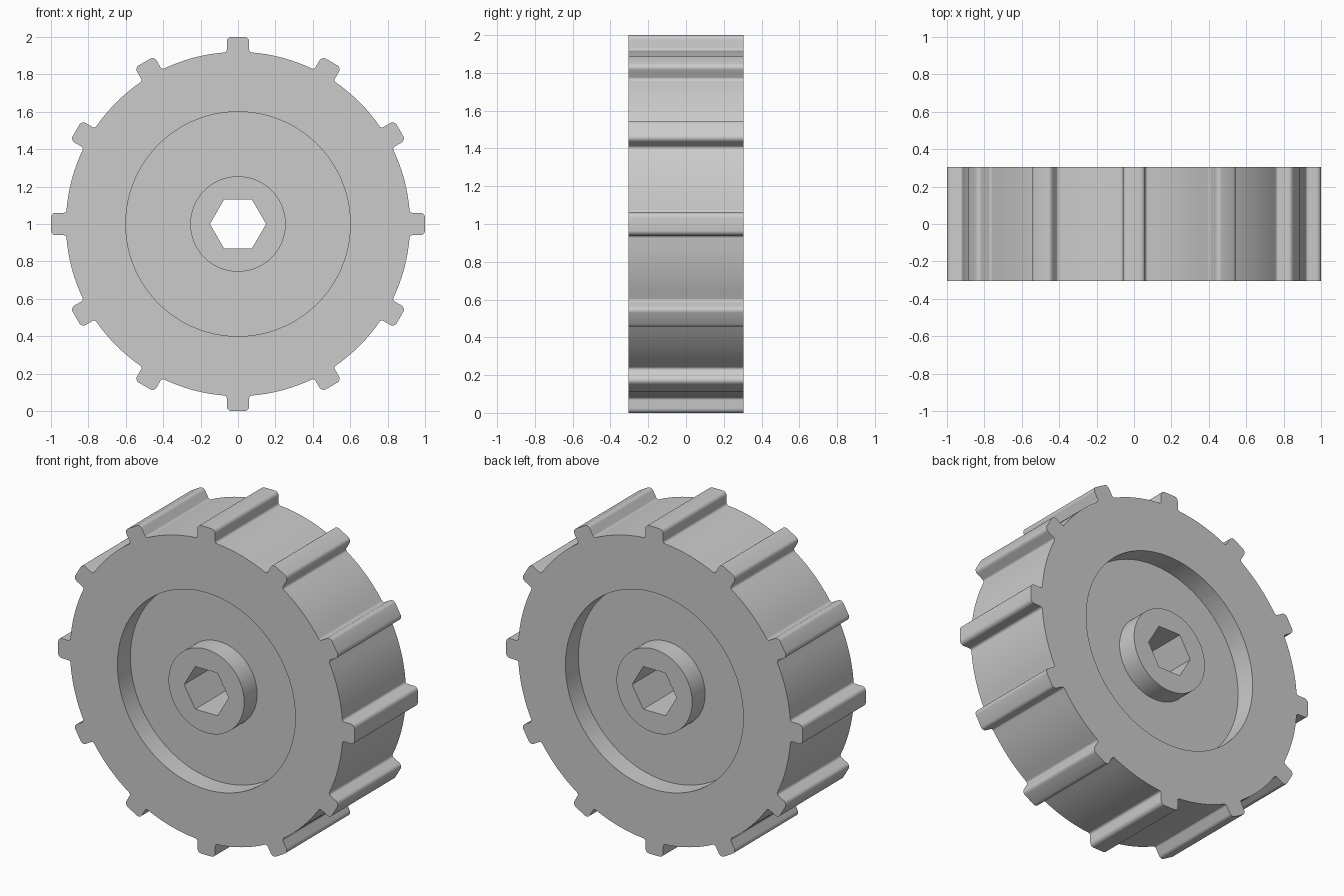
import bpy, bmesh
from math import sin, cos, radians, atan2, hypot, pi, sqrt

if "Cube" in bpy.data.objects:
    bpy.data.objects.remove(bpy.data.objects["Cube"])

LUGS = 12
HALF_W = 0.305      # half wheel width
FLOOR = 0.18        # half thickness of the recessed web
R_TREAD, R_RIM, R_HUB = 0.92, 0.60, 0.255
HEX_FLAT = 0.13     # hex bore centre to flat


def arc(cx, cy, r, a0, a1, n=5):
    """Points on an arc, angles in degrees."""
    return [(cx + r * cos(radians(a0 + (a1 - a0) * i / n)),
             cy + r * sin(radians(a0 + (a1 - a0) * i / n))) for i in range(n + 1)]


# Half of one lug: rounded tip, straight flank, small fillet into the tread
fil = 0.015
base = sqrt(R_TREAD ** 2 - (0.06 + fil) ** 2)
half = (arc(0.035, 0.975, 0.025, 90, 0)
        + arc(0.06 + fil, base + fil, fil, 180, 270))
half = [(atan2(t, r), hypot(t, r)) for t, r in half]

# One pitch of the outline in polar form: lug, then tread arc to the next lug
step = 2 * pi / LUGS
pitch = [(-a, r) for a, r in reversed(half)] + [(0, 1.0)] + half
a0 = half[-1][0]
pitch += [(a0 + (step - 2 * a0) * i / 8, R_TREAD) for i in range(1, 8)]
outline = [(a + k * step, r) for k in range(LUGS) for a, r in pitch]


def circle(radius):
    return [(a, radius) for a, _ in outline]


def hexagon():
    s = pi / 3
    return [(a, HEX_FLAT / cos((a + 1e-9) % s - s / 2)) for a, _ in outline]


# Closed cross-section: outer tread, front recess, hub, bore, then the back
front = [(outline, HALF_W), (circle(R_RIM), HALF_W), (circle(R_RIM), FLOOR),
         (circle(R_HUB), FLOOR), (circle(R_HUB), HALF_W), (hexagon(), HALF_W)]
section = [(p, -y) for p, y in front] + list(reversed(front))

bm = bmesh.new()
rings = [[bm.verts.new((r * cos(a), y, 1 + r * sin(a))) for a, r in p]
         for p, y in section]
n = len(outline)
for i, ring in enumerate(rings):
    nxt = rings[(i + 1) % len(rings)]
    for j in range(n):
        k = (j + 1) % n
        bm.faces.new((ring[j], ring[k], nxt[k], nxt[j]))
bmesh.ops.recalc_face_normals(bm, faces=bm.faces[:])

mesh = bpy.data.meshes.new("lugged_wheel")
bm.to_mesh(mesh)
bm.free()
wheel = bpy.data.objects.new("lugged_wheel", mesh)
bpy.context.collection.objects.link(wheel)

# Smooth curved walls, crisp rims
bpy.context.view_layer.objects.active = wheel
wheel.select_set(True)
bpy.ops.object.shade_smooth_by_angle(angle=radians(30))
